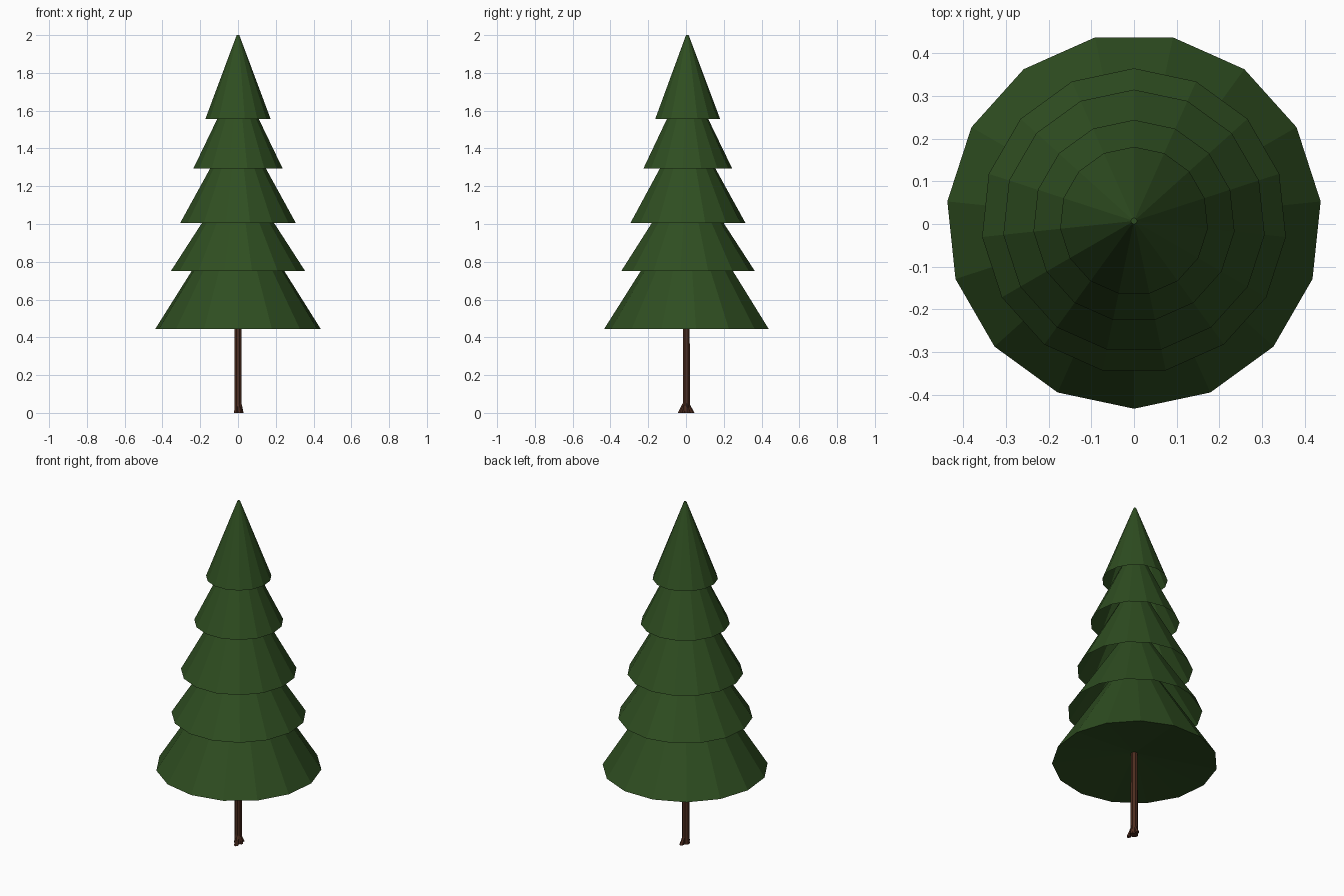
import bpy, bmesh
from math import sin, cos, radians, pi

if "Cube" in bpy.data.objects:
    bpy.data.objects.remove(bpy.data.objects["Cube"])

CY = 0.007  # the odd-sided tiers are centred slightly behind the origin


def material(name, color):
    m = bpy.data.materials.new(name)
    m.diffuse_color = (*color, 1)
    m.use_nodes = True
    m.node_tree.nodes["Principled BSDF"].inputs["Base Color"].default_value = m.diffuse_color
    return m


green = material("needles", (0.028, 0.076, 0.015))
brown = material("bark", (0.075, 0.026, 0.014))


def loft(name, rings, sides, start, mat, bottom=None, top=True):
    """Join rings (x, y, z, r); bottom = height of the centre of the lower cap."""
    bm = bmesh.new()
    loops = []
    for x, y, z, r in rings:
        angles = [start + 2 * pi * i / sides for i in range(sides)]
        loops.append([bm.verts.new((x + r * cos(a), y + r * sin(a), z)) for a in angles])
    for lo, hi in zip(loops, loops[1:]):
        for i in range(sides):
            j = (i + 1) % sides
            bm.faces.new((lo[i], lo[j], hi[j], hi[i]))
    if top:
        bm.faces.new(loops[-1])
    if bottom is not None:
        c = bm.verts.new((rings[0][0], rings[0][1], bottom))
        for i in range(sides):
            bm.faces.new((loops[0][(i + 1) % sides], loops[0][i], c))
    me = bpy.data.meshes.new(name)
    bm.to_mesh(me)
    bm.free()
    me.materials.append(mat)
    ob = bpy.data.objects.new(name, me)
    bpy.context.collection.objects.link(ob)
    return ob


# Foliage tiers: base height, base radius, tip height (hollow skirts, lowest one closed)
tiers = [
    (0.445, 0.440, 1.13),
    (0.750, 0.358, 1.29),
    (1.005, 0.308, 1.55),
    (1.295, 0.237, 1.77),
    (1.555, 0.174, 2.00),
]
for n, (z0, r, z1) in enumerate(tiers):
    start = radians(-90 if n == 0 else 90)
    loft(f"foliage_tier_{n + 1}", [(0, CY, z0, r), (0, CY, z1, 0.007)], 15, start,
         green, bottom=0.5 if n == 0 else None)

# Trunk
loft("trunk", [(0, 0.002, 0, 0.022), (0, 0.002, 0.05, 0.020), (0, 0.002, 0.52, 0.019)],
     8, radians(22.5), brown, bottom=0)

# Roots flaring out at the foot
for n, deg in enumerate((-72, 10, 80)):
    dx, dy = cos(radians(deg)), sin(radians(deg))
    reach = 0.018 if n == 1 else 0.033
    loft(f"root_{n + 1}",
         [(dx * reach, dy * reach, 0, 0.012), (dx * 0.010, dy * 0.010, 0.05, 0.009)],
         6, radians(deg), brown, bottom=0)
